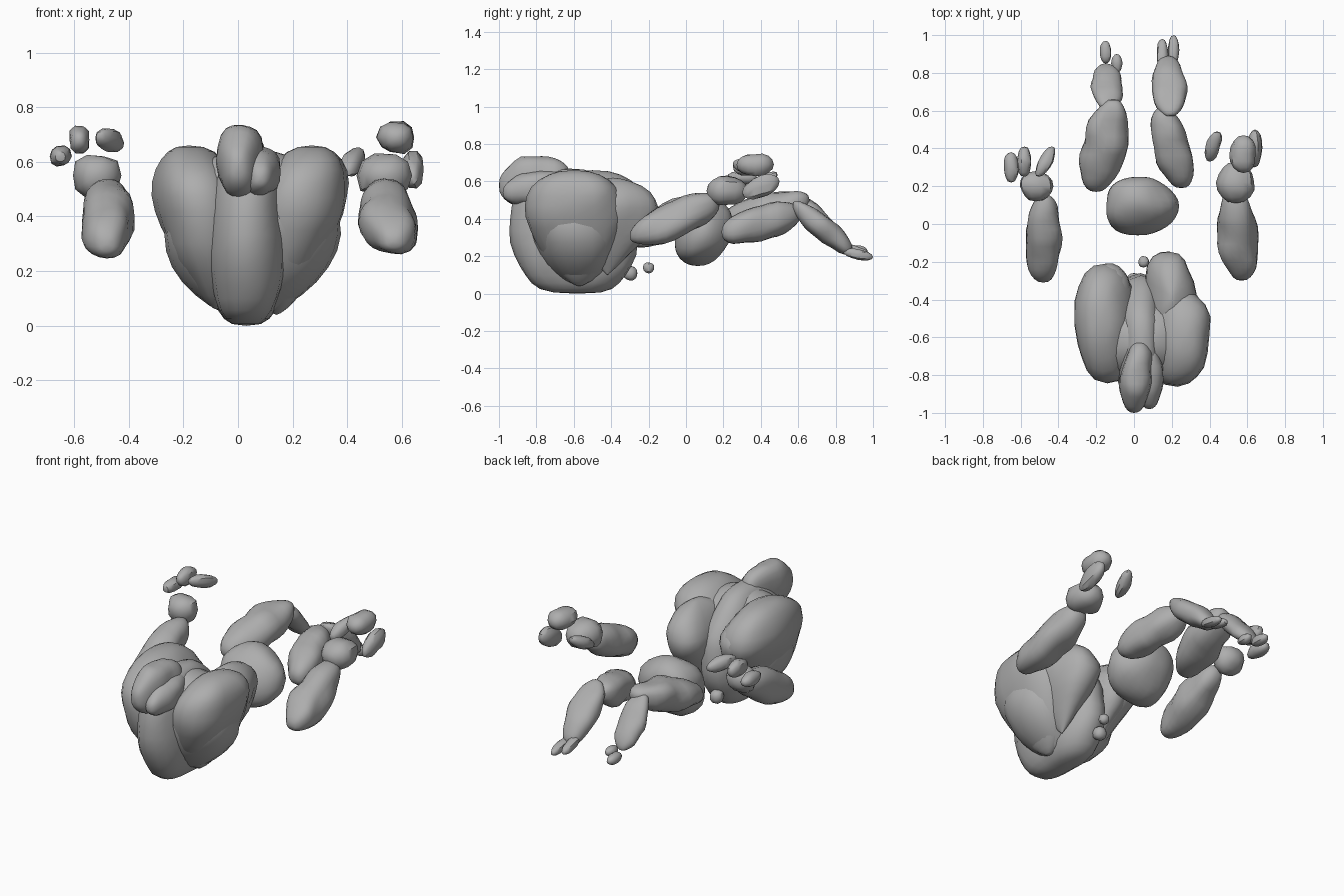
import bpy
import bmesh
import math
from mathutils import Vector, noise

cube = bpy.data.objects.get("Cube")
if cube:
    bpy.data.objects.remove(cube, do_unlink=True)

GREY = (.42, .42, .42, 1)
stone = bpy.data.materials.new("stone grey")
stone.use_nodes = True
stone.diffuse_color = GREY
shader = next(node for node in stone.node_tree.nodes if node.type == 'BSDF_PRINCIPLED')
shader.inputs["Base Color"].default_value = GREY
shader.inputs["Roughness"].default_value = .8
parts = []


def squared(value):
    """Push a circle coordinate slightly towards a box."""
    return math.copysign(abs(value) ** .85, value)


def boulder(name, start, end, width, depth, belly=.5, blunt=.4, rough=.03, rings=16, sides=20):
    """Loft a rounded stone from start to end, widest at the belly fraction.

    Rings lie flat for upright stones and face the front for the others.
    """
    start, end = Vector(start), Vector(end)
    spine = end - start
    upright = abs(spine.z) > abs(spine.y)
    across = Vector((1, 0, 0))
    other = Vector((0, 1, 0)) if upright else Vector((0, 0, 1))
    skew = math.log(.5) / math.log(belly)
    size = min(width, depth)

    bm = bmesh.new()
    loops = []
    for step in range(1, rings):
        along = (1 - math.cos(math.pi * step / rings)) / 2
        radius = math.sin(math.pi * along ** skew) ** blunt
        centre = start + spine * along
        loop = []
        for side in range(sides):
            angle = math.tau * side / sides
            offset = across * width * squared(math.cos(angle))
            offset += other * depth * squared(math.sin(angle))
            point = centre + offset * radius
            bump = noise.noise(point / (size + .02)) * min(rough, size / 4) * radius
            loop.append(bm.verts.new(point + offset.normalized() * bump))
        loops.append(loop)
    # Skin between neighbouring rings, closed by a tip at each end
    for low, high in zip(loops, loops[1:]):
        for side in range(sides):
            after = (side + 1) % sides
            bm.faces.new((low[side], low[after], high[after], high[side]))
    for loop, tip in ((loops[0], start), (loops[-1], end)):
        point = bm.verts.new(tip)
        for side in range(sides):
            bm.faces.new((loop[side], loop[(side + 1) % sides], point))
    bmesh.ops.recalc_face_normals(bm, faces=bm.faces)

    mesh = bpy.data.meshes.new(name)
    bm.to_mesh(mesh)
    bm.free()
    mesh.materials.append(stone)
    part = bpy.data.objects.new(name, mesh)
    bpy.context.collection.objects.link(part)
    parts.append(part)


def pebble(name, centre, length=.16, width=.04, height=.04, rise=0, slant=0):
    """Small stone lying front to back, optionally climbing or slanting."""
    reach = Vector((slant, length, rise)) / 2
    centre = Vector(centre)
    boulder(name, centre - reach, centre + reach, width, height, rings=8, sides=10)


# Torso: a wide bowl with a keel in front, shells at the sides and plates behind
boulder("torso_bowl", start=(.04, -.56, .02), end=(.05, -.62, .65),
        width=.33, depth=.24, belly=.55, blunt=.5)
boulder("torso_keel", start=(.03, -.58, 0), end=(.04, -.64, .67),
        width=.15, depth=.34, belly=.45, blunt=.35)
boulder("left_shell", start=(.14, -.57, .04), end=(.27, -.6, .66),
        width=.17, depth=.27, belly=.65)
boulder("right_shell", start=(-.08, -.6, .06), end=(-.18, -.5, .66),
        width=.16, depth=.3, belly=.65)
boulder("left_back_plate", start=(.17, -.42, .1), end=(.2, -.39, .62),
        width=.13, depth=.26, belly=.65, blunt=.6)
boulder("right_back_plate", start=(-.1, -.45, .15), end=(-.12, -.39, .6),
        width=.1, depth=.2, belly=.65, blunt=.6)

# Head wedged into the front of the torso
boulder("head", start=(0, -1, .58), end=(.03, -.62, .62), width=.085, depth=.14)
boulder("left_cheek", start=(.08, -.98, .54), end=(.08, -.65, .6), width=.07, depth=.09)
pebble("chin_stone", centre=(0, -.3, .11), length=.08)
pebble("throat_stone", centre=(.05, -.2, .14), length=.06, width=.03, height=.03)

# Pelvis
boulder("pelvis", start=(.02, -.06, .28), end=(.03, .25, .36),
        width=.19, depth=.17, rough=.04)

# Arms and hands
boulder("left_arm", start=(.57, -.3, .31), end=(.53, .18, .48), width=.11, depth=.1)
boulder("right_arm", start=(-.48, -.31, .3), end=(-.48, .16, .49), width=.1, depth=.11)
pebble("left_hand", centre=(.54, .22, .55), length=.22, width=.1, height=.08)
pebble("right_hand", centre=(-.52, .2, .55), width=.09, height=.08)

# Fingers
pebble("left_thumb", centre=(.42, .41, .6), rise=.07, slant=.04)
pebble("left_upper_finger", centre=(.58, .37, .69), length=.2, width=.07, height=.06)
pebble("left_lower_finger", centre=(.64, .4, .57), length=.2, height=.06, rise=.06)
pebble("right_thumb", centre=(-.47, .33, .68), rise=-.03, slant=.07)
pebble("right_middle_finger", centre=(-.58, .33, .68), height=.05)
pebble("right_outer_finger", centre=(-.65, .3, .62))

# Legs
boulder("left_thigh", start=(.25, .19, .33), end=(.15, .62, .43), width=.1, depth=.1)
boulder("right_thigh", start=(-.2, .17, .37), end=(-.11, .66, .5), width=.12, depth=.1)
boulder("left_shin", start=(.19, .57, .47), end=(.18, .89, .24), width=.09, depth=.08)
boulder("right_shin", start=(-.13, .6, .5), end=(-.15, .85, .27), width=.08, depth=.07)

# Toes
pebble("left_inner_toe", centre=(.15, .9, .23), width=.03, height=.03, rise=-.04)
pebble("left_outer_toe", centre=(.21, .92, .21), width=.03, height=.03, rise=-.03)
pebble("right_outer_toe", centre=(-.15, .91, .23), length=.12, width=.03, height=.03)
pebble("right_inner_toe", centre=(-.09, .85, .24), length=.1, width=.03, height=.03)

# Smooth stone with sharp creases kept
bpy.ops.object.select_all(action='DESELECT')
for part in parts:
    part.select_set(True)
bpy.context.view_layer.objects.active = parts[0]
bpy.ops.object.shade_smooth_by_angle(angle=math.radians(40))
